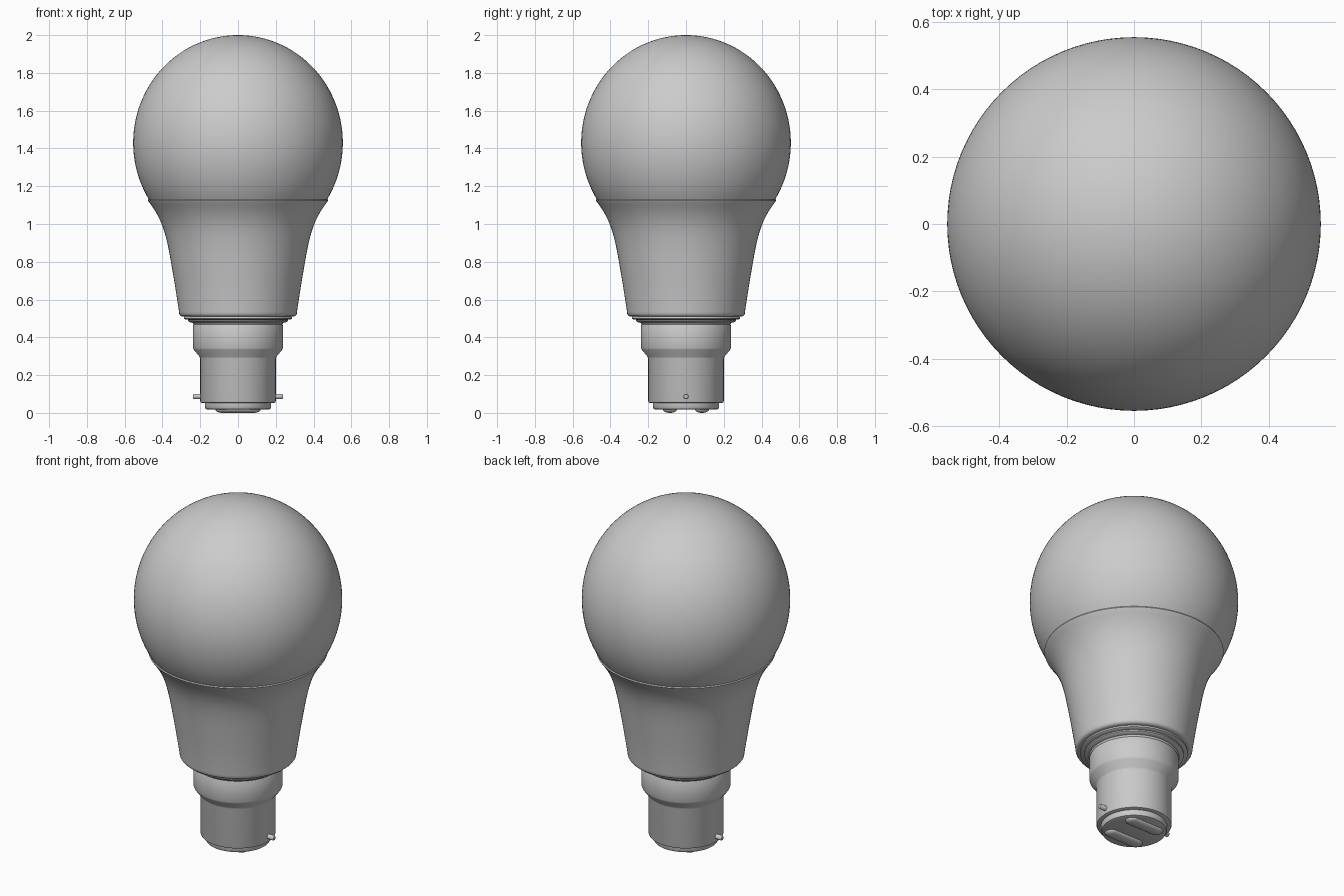
import bpy, bmesh, math
from mathutils import Matrix, Vector

if "Cube" in bpy.data.objects:
    bpy.data.objects.remove(bpy.data.objects["Cube"])

SIDES = 96


def finish(name, bm):
    bmesh.ops.remove_doubles(bm, verts=bm.verts, dist=1e-5)
    bmesh.ops.recalc_face_normals(bm, faces=bm.faces)
    mesh = bpy.data.meshes.new(name)
    bm.to_mesh(mesh)
    bm.free()
    obj = bpy.data.objects.new(name, mesh)
    bpy.context.collection.objects.link(obj)
    bpy.ops.object.select_all(action='DESELECT')
    obj.select_set(True)
    bpy.context.view_layer.objects.active = obj
    bpy.ops.object.shade_smooth_by_angle(angle=math.radians(35))
    return obj


def lathe(name, profile, matrix=Matrix()):
    """Revolve (radius, height) points around the z axis."""
    bm = bmesh.new()
    verts = [bm.verts.new((r, 0, z)) for r, z in profile]
    edges = [bm.edges.new(pair) for pair in zip(verts, verts[1:])]
    bmesh.ops.spin(bm, geom=verts + edges, cent=(0, 0, 0), axis=(0, 0, 1),
                   angle=math.tau, steps=SIDES, use_duplicate=False)
    bm.transform(matrix)
    return finish(name, bm)


def bezier(a, b, c, d, n=16):
    a, b, c, d = map(Vector, (a, b, c, d))
    return [tuple((1-t)**3*a + 3*t*(1-t)**2*b + 3*t*t*(1-t)*c + t**3*d)
            for t in (i / n for i in range(n + 1))]


# Diffuser globe, cut flat where it meets the housing
start = math.asin((1.13 - 1.43) / 0.57)
globe = [(0, 1.13)]
for i in range(49):
    a = start + (math.pi / 2 - start) * i / 48
    globe.append((0.555 * math.cos(a), 1.43 + 0.57 * math.sin(a)))
globe[-1] = (0, 2.0)
lathe("diffuser_globe", globe)

# Flared housing with rounded rims
flare = bezier((0.473, 1.118), (0.405, 1.03), (0.385, 0.96), (0.362, 0.84))
lathe("housing", [(0, 0.51), (0.295, 0.51), (0.305, 0.514), (0.311, 0.523),
                  (0.312, 0.535), (0.336, 0.69)] + flare[::-1]
      + [(0.477, 1.125), (0.474, 1.131), (0.462, 1.131), (0, 1.131)])

# Stepped rings beneath the housing
lathe("neck_rings", [(0, 0.46), (0.232, 0.46), (0.240, 0.477), (0.256, 0.480),
                     (0.264, 0.486), (0.264, 0.493), (0.278, 0.494),
                     (0.286, 0.499), (0.286, 0.506), (0.28, 0.515), (0, 0.515)])

# Metal bayonet cap
lathe("bayonet_cap", [(0, 0.052), (0.19, 0.052), (0.197, 0.055), (0.2, 0.062),
                      (0.2, 0.288), (0.204, 0.298), (0.234, 0.334),
                      (0.238, 0.344), (0.238, 0.462), (0.234, 0.470),
                      (0.225, 0.473), (0, 0.473)])

# Insulating base disc
lathe("base_insulator", [(0, 0.017), (0.16, 0.017), (0.171, 0.021),
                         (0.176, 0.031), (0.176, 0.055), (0, 0.055)])

for side, label in ((-1, "left"), (1, "right")):
    # Bayonet pin sticking out sideways
    lathe("pin_" + label, [(0, 0.18), (0.014, 0.18), (0.014, 0.232),
                           (0.011, 0.237), (0, 0.237)],
          Matrix.Translation((0, 0, 0.087))
          @ Matrix.Rotation(side * math.pi / 2, 4, 'Y'))

for side, label in ((-1, "front"), (1, "back")):
    # Long rounded solder contact
    bm = bmesh.new()
    bmesh.ops.create_uvsphere(bm, u_segments=32, v_segments=16, radius=1)
    bmesh.ops.bisect_plane(bm, geom=bm.verts[:] + bm.edges[:] + bm.faces[:],
                           plane_co=(0, 0, 0), plane_no=(1, 0, 0))
    left = [f for f in bm.faces if f.calc_center_median().x < 0]
    bmesh.ops.split(bm, geom=left)
    for f in bm.faces:
        f.tag = f.calc_center_median().x < 0
    ends = {v: (-1 if v.link_faces[0].tag else 1) for v in bm.verts if v.link_faces}
    for v, s in ends.items():
        v.co = (v.co.x * 0.037 + s * 0.083, v.co.y * 0.037 + side * 0.085,
                0.018 + v.co.z * 0.018)
    bmesh.ops.bridge_loops(bm, edges=[e for e in bm.edges if e.is_boundary])
    finish("contact_" + label, bm)
